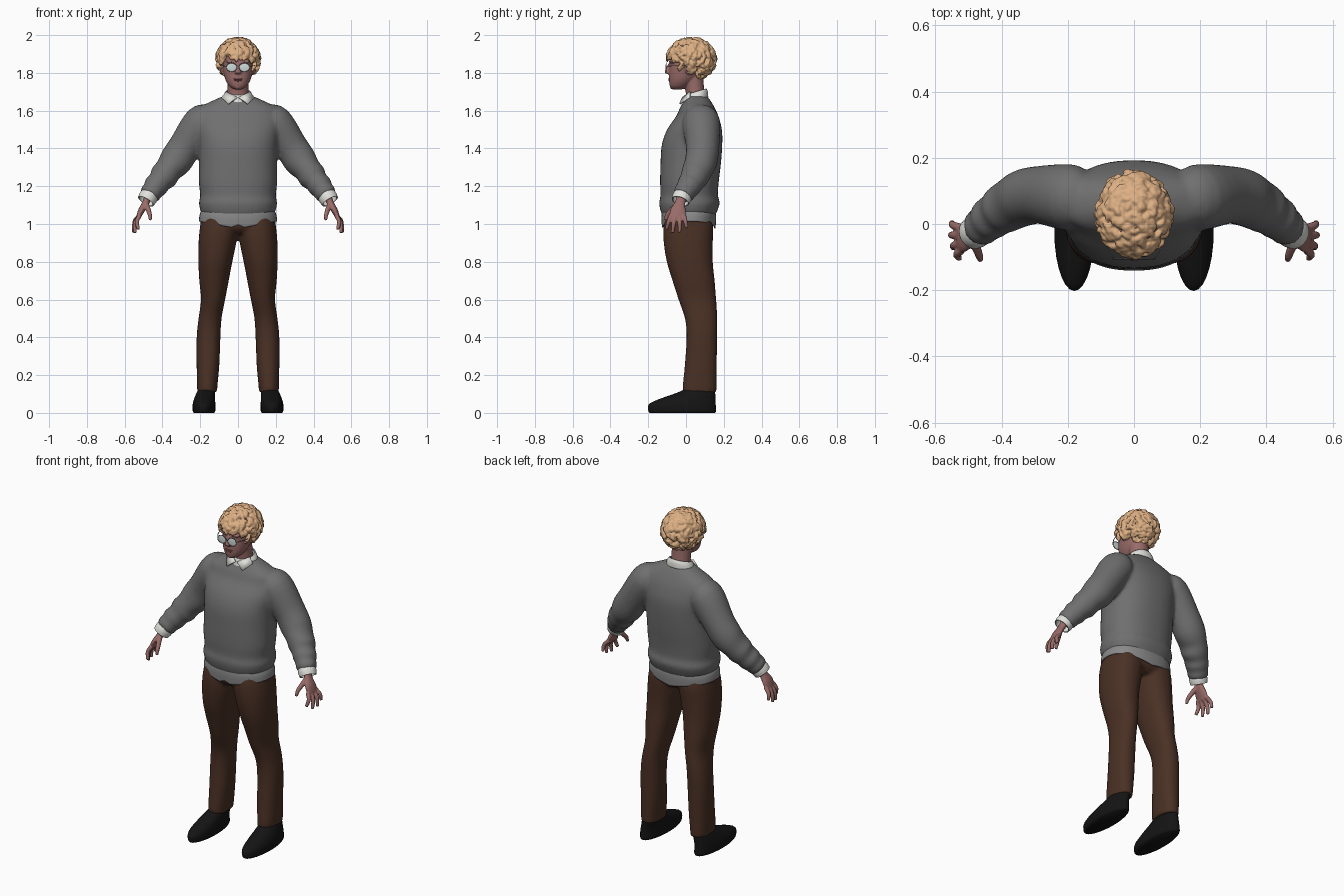
import bpy, bmesh, math, random
from mathutils import Vector, Matrix

cube = bpy.data.objects.get("Cube")
if cube:
    bpy.data.objects.remove(cube)
random.seed(4)


def material(name, r, g, b):
    m = bpy.data.materials.new(name)
    m.use_nodes = True
    m.diffuse_color = (r, g, b, 1)
    m.node_tree.nodes["Principled BSDF"].inputs["Base Color"].default_value = (r, g, b, 1)
    return m


WOOL = material("grey wool", .16, .16, .16)
SHIRT = material("white cotton", .75, .75, .72)
TAIL = material("pale grey hem", .25, .25, .25)
BROWN = material("brown trousers", .068, .03, .018)
BLACK = material("black leather", .007, .007, .007)
SKIN = material("skin", .32, .15, .14)
LIPS = material("lips", .24, .09, .09)
BLOND = material("blond hair", .72, .43, .23)
LENS = material("pale lens", .62, .7, .67)
METAL = material("grey metal", .2, .2, .2)


def smooth_path(rows, steps):
    """Catmull-Rom interpolation of whole ring tuples."""
    out = []
    for i in range(len(rows) - 1):
        a, b, c, d = (rows[max(0, min(len(rows) - 1, i + k))] for k in (-1, 0, 1, 2))
        for s in range(steps):
            t = s / steps
            out.append([.5 * (2*q + (r-p)*t + (2*p-5*q+4*r-u)*t*t + (3*q-p-3*r+u)*t**3)
                        for p, q, r, u in zip(a, b, c, d)])
    return out + [list(rows[-1])]


def loft(bm, rows, upright=True, power=2, n=28, steps=4, caps=True):
    """Skin elliptical rings (x, y, z, radius_u, radius_v) along a path."""
    rows = smooth_path(rows, steps)
    pts = [Vector(r[:3]) for r in rows]
    whole = (pts[-1] - pts[0]).normalized()
    ref = Vector((1, 0, 0)) if abs(whole.y) > .9 else Vector((0, 1, 0))
    rings = []
    for i, r in enumerate(rows):
        u, v = Vector((1, 0, 0)), Vector((0, 1, 0))
        if not upright:
            t = (pts[min(i + 1, len(pts) - 1)] - pts[max(i - 1, 0)]).normalized()
            u = t.cross(ref).normalized()
            v = u.cross(t)
        ring = []
        for k in range(n):
            c, s = math.cos(math.tau * k / n), math.sin(math.tau * k / n)
            c = math.copysign(abs(c) ** (2 / power), c)
            s = math.copysign(abs(s) ** (2 / power), s)
            ring.append(bm.verts.new(pts[i] + u * c * r[3] + v * s * r[4]))
        rings.append(ring)
    for a, b in zip(rings, rings[1:]):
        for k in range(n):
            bm.faces.new((a[k], a[(k + 1) % n], b[(k + 1) % n], b[k]))
    if caps:
        bm.faces.new(rings[0])
        bm.faces.new(rings[-1])


def ball(bm, centre, size):
    m = Matrix.Translation(centre) @ Matrix.Diagonal((*size, 1))
    bmesh.ops.create_uvsphere(bm, u_segments=24, v_segments=16, radius=1, matrix=m)


def finish(name, bm, mat, mirror=False, voxel=0, relax=0, thick=0, subdiv=0):
    bmesh.ops.recalc_face_normals(bm, faces=bm.faces)
    me = bpy.data.meshes.new(name)
    bm.to_mesh(me)
    bm.free()
    me.materials.append(mat)
    for p in me.polygons:
        p.use_smooth = True
    ob = bpy.data.objects.new(name, me)
    bpy.context.collection.objects.link(ob)
    if mirror:
        ob.modifiers.new("mirror", 'MIRROR').use_mirror_merge = False
    if thick:
        ob.modifiers.new("thickness", 'SOLIDIFY').thickness = thick
    if subdiv:
        ob.modifiers.new("subdivide", 'SUBSURF').levels = subdiv
    if voxel:
        r = ob.modifiers.new("blend", 'REMESH')
        r.mode, r.voxel_size, r.use_smooth_shade = 'VOXEL', voxel, True
    if relax:
        s = ob.modifiers.new("relax", 'SMOOTH')
        s.factor, s.iterations = .5, relax
    return ob


# Sweater: body and both sleeves blended into one skin
bm = bmesh.new()
loft(bm, [(0, .015, 1.03, .17, .13), (0, .015, 1.06, .195, .147), (0, .018, 1.11, .207, .16),
          (0, .017, 1.15, .2, .152), (0, .018, 1.22, .207, .155), (0, .025, 1.32, .207, .16),
          (0, .032, 1.42, .21, .16), (0, .045, 1.5, .22, .145), (0, .06, 1.57, .22, .112),
          (0, .06, 1.615, .205, .092), (0, .06, 1.65, .14, .072), (0, .055, 1.675, .085, .058)],
     power=2.3, n=40)
for side in (1, -1):
    loft(bm, [(side * x, y, z, a, b) for x, y, z, a, b in (
        (.14, .075, 1.57, .06, .07), (.19, .08, 1.54, .095, .1), (.28, .088, 1.41, .088, .088),
        (.33, .08, 1.335, .088, .086), (.37, .06, 1.285, .073, .08), (.395, .045, 1.25, .076, .075),
        (.415, .03, 1.225, .062, .068), (.435, .015, 1.2, .066, .066), (.45, 0, 1.178, .055, .058),
        (.463, -.01, 1.162, .058, .058), (.475, -.02, 1.145, .048, .05))], upright=False)
finish("sweater", bm, WOOL, voxel=.011, relax=4)

# Shirt parts showing at hem, wrists and neck
bm = bmesh.new()
loft(bm, [(0, .014, 1.08, .19, .14), (0, .014, 1.05, .203, .145), (0, .014, 1.015, .207, .142)],
     power=2.3, n=48, caps=False)
for v in bm.verts:
    drop = (1.08 - v.co.z) / .065
    v.co.z -= drop * .04 * (1 - abs(v.co.x) / .21)
    if v.co.y < 0 and abs(v.co.x) < .03:
        v.co.z += drop * .02
finish("shirt_hem", bm, TAIL, thick=.006)

bm = bmesh.new()
loft(bm, [(.463, -.012, 1.16, .047, .048), (.476, -.022, 1.14, .05, .051),
          (.488, -.03, 1.12, .047, .048)], upright=False, caps=False)
finish("shirt_cuffs", bm, SHIRT, mirror=True, thick=.006)

bm = bmesh.new()
loft(bm, [(0, .05, 1.65, .088, .068), (0, .052, 1.68, .078, .064), (0, .052, 1.7, .066, .056)],
     caps=False)
for v in bm.verts:
    v.co.z += (v.co.y - .05) * .3
finish("shirt_collar", bm, SHIRT, thick=.006)

bm = bmesh.new()
bm.faces.new([bm.verts.new(p) for p in ((.006, -.02, 1.672), (.064, .02, 1.702),
                                       (.088, .015, 1.67), (.052, -.036, 1.638))])
finish("collar_points", bm, SHIRT, mirror=True, thick=.008)

# Trousers: pelvis plus two legs
bm = bmesh.new()
loft(bm, [(0, .012, .95, .12, .1), (0, .012, .98, .19, .127), (0, .012, 1.03, .2, .133),
          (0, .012, 1.06, .19, .13)], power=2.3)
for side in (1, -1):
    loft(bm, [(side * x, y, z, a, b) for x, y, z, a, b in (
        (.1, .012, 1.04, .09, .12), (.1, .012, .98, .102, .132), (.109, .012, .9, .1, .13),
        (.12, .02, .8, .09, .122), (.127, .04, .7, .078, .112), (.132, .06, .6, .064, .1),
        (.148, .08, .5, .061, .086), (.156, .084, .4, .063, .081), (.159, .078, .25, .06, .085),
        (.163, .072, .14, .054, .09), (.163, .072, .108, .052, .088))], power=2.2)
finish("trousers", bm, BROWN, voxel=.01, relax=4)

# Shoes
bm = bmesh.new()
loft(bm, [(.18, -.02, 0, .054, .172), (.18, -.02, .012, .06, .18), (.18, -.02, .045, .06, .177),
          (.177, .005, .072, .056, .15), (.172, .042, .098, .051, .113),
          (.166, .072, .125, .045, .08), (.165, .075, .15, .04, .07)])
finish("shoes", bm, BLACK, mirror=True)

# Hands: palm, four fingers and thumb
bm = bmesh.new()
loft(bm, [(.472, -.02, 1.15, .022, .027), (.49, -.032, 1.11, .018, .028),
          (.512, -.042, 1.07, .017, .042), (.528, -.045, 1.035, .012, .041)], upright=False)
for y, tip in ((-.08, (.527, -.104, .972)), (-.057, (.545, -.072, .953)),
               (-.033, (.553, -.034, .955)), (-.011, (.55, .004, .978))):
    a, b = Vector((.52, y, 1.045)), Vector(tip)
    mid = (a + b) / 2 + Vector((.012, 0, .004))
    loft(bm, [(*a, .012, .012), (*mid, .0115, .0115), (*b, .009, .009)], upright=False, n=12)
loft(bm, [(.486, -.045, 1.105, .014, .016), (.473, -.08, 1.07, .013, .014),
          (.466, -.1, 1.045, .011, .012), (.464, -.108, 1.02, .008, .008)], upright=False, n=12)
finish("hands", bm, SKIN, mirror=True, voxel=.0045, relax=2)

# Head with nose, ears, brow and neck
bm = bmesh.new()
loft(bm, [(0, -.045, 1.713, .022, .026), (0, -.037, 1.728, .044, .048), (0, -.02, 1.76, .065, .07),
          (0, -.004, 1.8, .077, .086), (0, .01, 1.85, .083, .098), (0, .02, 1.9, .085, .105),
          (0, .03, 1.95, .07, .085), (0, .03, 1.975, .03, .04)], power=2.2)
loft(bm, [(0, .055, 1.63, .062, .055), (0, .048, 1.7, .055, .05), (0, .035, 1.79, .056, .055)])
loft(bm, [(0, -.084, 1.85, .009, .01), (0, -.094, 1.825, .011, .012), (0, -.1, 1.804, .017, .014),
          (0, -.094, 1.795, .012, .01)])
ball(bm, (0, -.068, 1.727), (.022, .018, .015))
for side in (1, -1):
    ball(bm, (side * .085, .015, 1.825), (.012, .022, .034))
    ball(bm, (side * .035, -.076, 1.86), (.028, .014, .009))
finish("head", bm, SKIN, voxel=.005, relax=3)

bm = bmesh.new()
ball(bm, (0, -.086, 1.768), (.024, .009, .004))
ball(bm, (0, -.085, 1.76), (.02, .009, .005))
finish("lips", bm, LIPS)

# Spectacles: lenses, rims, bridge and temples
bm = bmesh.new()
ball(bm, (.034, -.105, 1.829), (.027, .003, .022))
finish("lenses", bm, LENS, mirror=True)

bm = bmesh.new()
for side in (1, -1):
    ring = [(side * .034 + .028 * math.cos(a), -.105, 1.829 + .023 * math.sin(a), .002, .002)
            for a in (math.tau * k / 24 for k in range(25))]
    for a, b in zip(ring, ring[1:]):
        loft(bm, [a, b], upright=False, n=6, steps=1)
    loft(bm, [(side * .062, -.105, 1.835, .002, .002), (side * .086, -.06, 1.838, .002, .002),
              (side * .092, .01, 1.838, .002, .002)], upright=False, n=6)
loft(bm, [(-.008, -.106, 1.835, .002, .002), (.008, -.106, 1.835, .002, .002)],
     upright=False, n=6, steps=1)
finish("spectacle_frame", bm, METAL)

# Curly hair: a scalp cap covered in short hooked locks
bm = bmesh.new()
ball(bm, (0, .045, 1.887), (.1, .1, .096))
centre, radii = Vector((0, .028, 1.882)), Vector((.1, .117, .1))
count = 420
for i in range(count):
    h = 1 - 2 * (i + .5) / count
    ang = i * 2.39996
    w = math.sqrt(1 - h * h)
    d = Vector((w * math.cos(ang), w * math.sin(ang), h))
    p = centre + d * radii
    hairline = 1.878 - .11 * max(0, min(1, (p.y + .06) / .1))
    if p.z < hairline:
        continue
    out = d.normalized()
    flow = out.cross(Vector((random.uniform(-1, 1), random.uniform(-1, 1), random.uniform(-1, 1))))
    flow = (flow.normalized() + Vector((0, 0, -.5))).normalized()
    bend = out.cross(flow) * random.choice((-1, 1))
    size = random.uniform(.75, 1.15)
    path = [(p - out * .012, .013), (p + flow * .012 + out * .006, .013),
            (p + flow * .025 + bend * .008 + out * .009, .009),
            (p + flow * .03 + bend * .02 + out * .008, .003)]
    loft(bm, [(*q, r * size, r * size * .8) for q, r in path], upright=False, n=8, steps=2)
finish("hair", bm, BLOND, voxel=.0042, relax=1)
